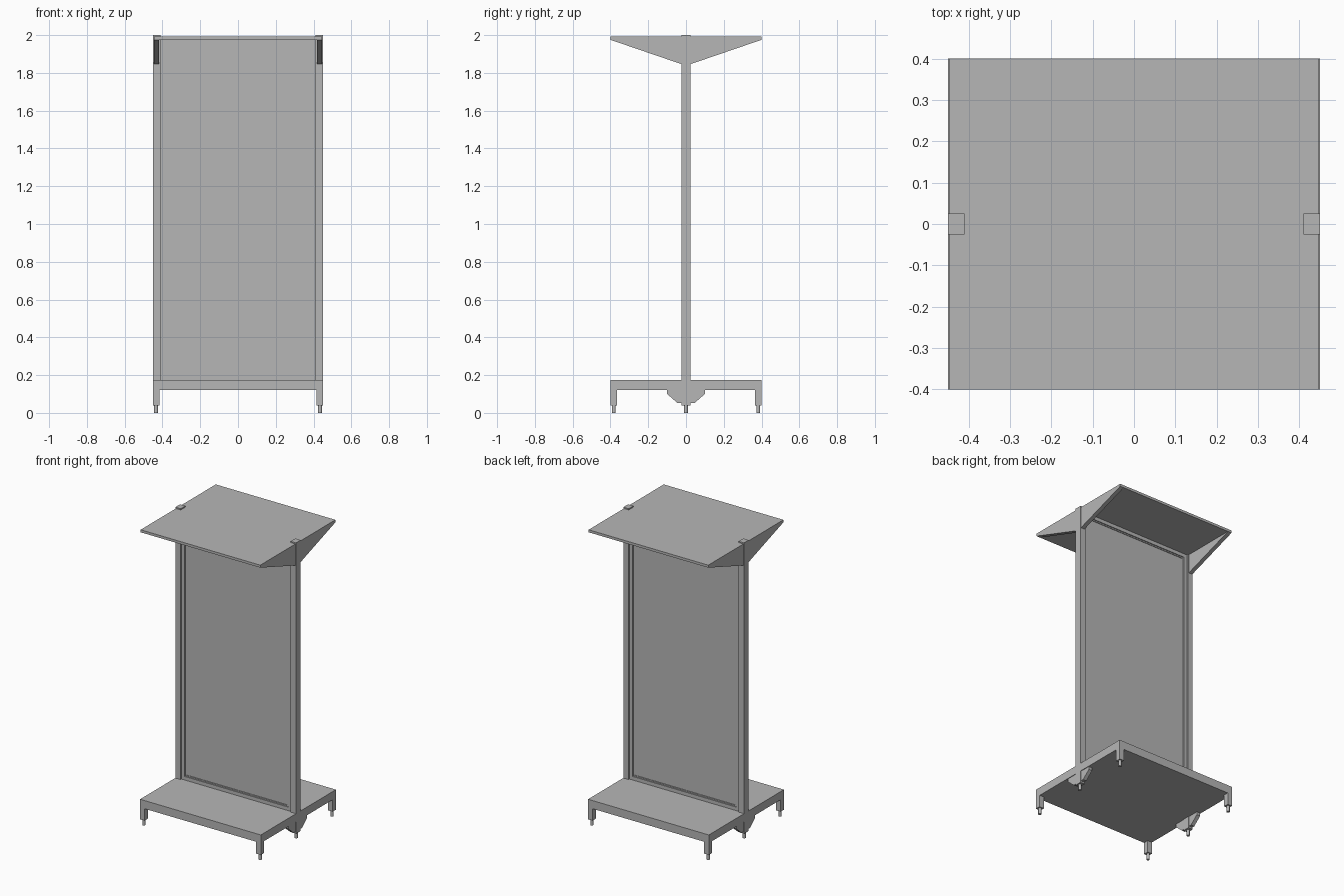
import bpy
import bmesh

cube = bpy.data.objects.get("Cube")
if cube:
    bpy.data.objects.remove(cube)

GREY = (0.47, 0.47, 0.47, 1)
grey = bpy.data.materials.new("plain grey")
grey.use_nodes = True
grey.diffuse_color = GREY
grey.node_tree.nodes["Principled BSDF"].inputs["Base Color"].default_value = GREY


def finish(name, bm):
    bmesh.ops.recalc_face_normals(bm, faces=bm.faces)
    mesh = bpy.data.meshes.new(name)
    bm.to_mesh(mesh)
    bm.free()
    mesh.materials.append(grey)
    obj = bpy.data.objects.new(name, mesh)
    bpy.context.collection.objects.link(obj)
    return obj


def prism(name, outline, place, depth):
    """Extrude an outline, given in the plane set by place, along depth."""
    bm = bmesh.new()
    face = bm.faces.new([bm.verts.new(place(a, b)) for a, b in outline])
    new = bmesh.ops.extrude_face_region(bm, geom=[face])["geom"]
    bmesh.ops.translate(bm, vec=depth, verts=[v for v in new if isinstance(v, bmesh.types.BMVert)])
    return finish(name, bm)


def box(name, x, y, z):
    corners = [(x[0], y[0]), (x[1], y[0]), (x[1], y[1]), (x[0], y[1])]
    return prism(name, corners, lambda a, b: (a, b, z[0]), (0, 0, z[1] - z[0]))


def side_plate(name, outline, x0, x1):
    return prism(name, outline, lambda a, b: (x0, a, b), (x1 - x0, 0, 0))


def ring(name, half, z0, z1, width, depth):
    """Rectangular border around the panel."""
    for side, s in (("left", 1), ("right", -1)):
        x = sorted((s * half, s * (half - width)))
        box(f"{side}_{name}", x, (-depth, depth), (z0, z1))
    inner = half - width
    box(f"bottom_{name}", (-inner, inner), (-depth, depth), (z0, z0 + width))
    box(f"top_{name}", (-inner, inner), (-depth, depth), (z1 - width, z1))


def foot(name, x, y):
    bm = bmesh.new()
    bmesh.ops.create_cone(bm, cap_ends=True, segments=16, radius1=0.01, radius2=0.01, depth=0.045)
    bmesh.ops.translate(bm, vec=(x, y, 0.0225), verts=bm.verts)
    obj = finish(name, bm)
    bpy.context.view_layer.objects.active = obj
    obj.select_set(True)
    bpy.ops.object.shade_smooth_by_angle()
    obj.select_set(False)


# Base deck and canopy
box("base_deck", (-0.45, 0.45), (-0.4, 0.4), (0.12, 0.175))
box("canopy", (-0.446, 0.446), (-0.4, 0.4), (1.975, 1.992))

# Display panel with its border and inner bead
box("display_panel", (-0.38, 0.38), (-0.006, 0.006), (0.2, 1.955))
ring("frame", 0.41, 0.175, 1.975, 0.024, 0.016)
ring("bead", 0.386, 0.199, 1.951, 0.008, 0.01)

for side, s in (("left", 1), ("right", -1)):
    # Upright post
    box(f"{side}_post", sorted((s * 0.41, s * 0.45)), (-0.025, 0.025), (0.12, 2.0))
    # Legs with adjustable feet
    for place, y0, y1 in (("front", -0.4, -0.365), ("middle", -0.025, 0.025), ("back", 0.365, 0.4)):
        box(f"{place}_{side}_leg", sorted((s * 0.416, s * 0.45)), (y0, y1), (0.04, 0.12))
        foot(f"{place}_{side}_foot", s * 0.434, (y0 + y1) / 2)
    # Canopy brackets and gussets beside the middle leg
    for end, d in (("front", -1), ("back", 1)):
        bracket = [(0.02, 1.845), (0.4, 1.975), (0.4, 1.992), (0.02, 1.992)]
        side_plate(f"{end}_{side}_canopy_bracket", [(d * y, z) for y, z in bracket], s * 0.418, s * 0.446)
        gusset = [(0.02, 0.052), (0.045, 0.052), (0.1, 0.1), (0.1, 0.12), (0.02, 0.12)]
        side_plate(f"{end}_{side}_gusset", [(d * y, z) for y, z in gusset], s * 0.42, s * 0.446)
